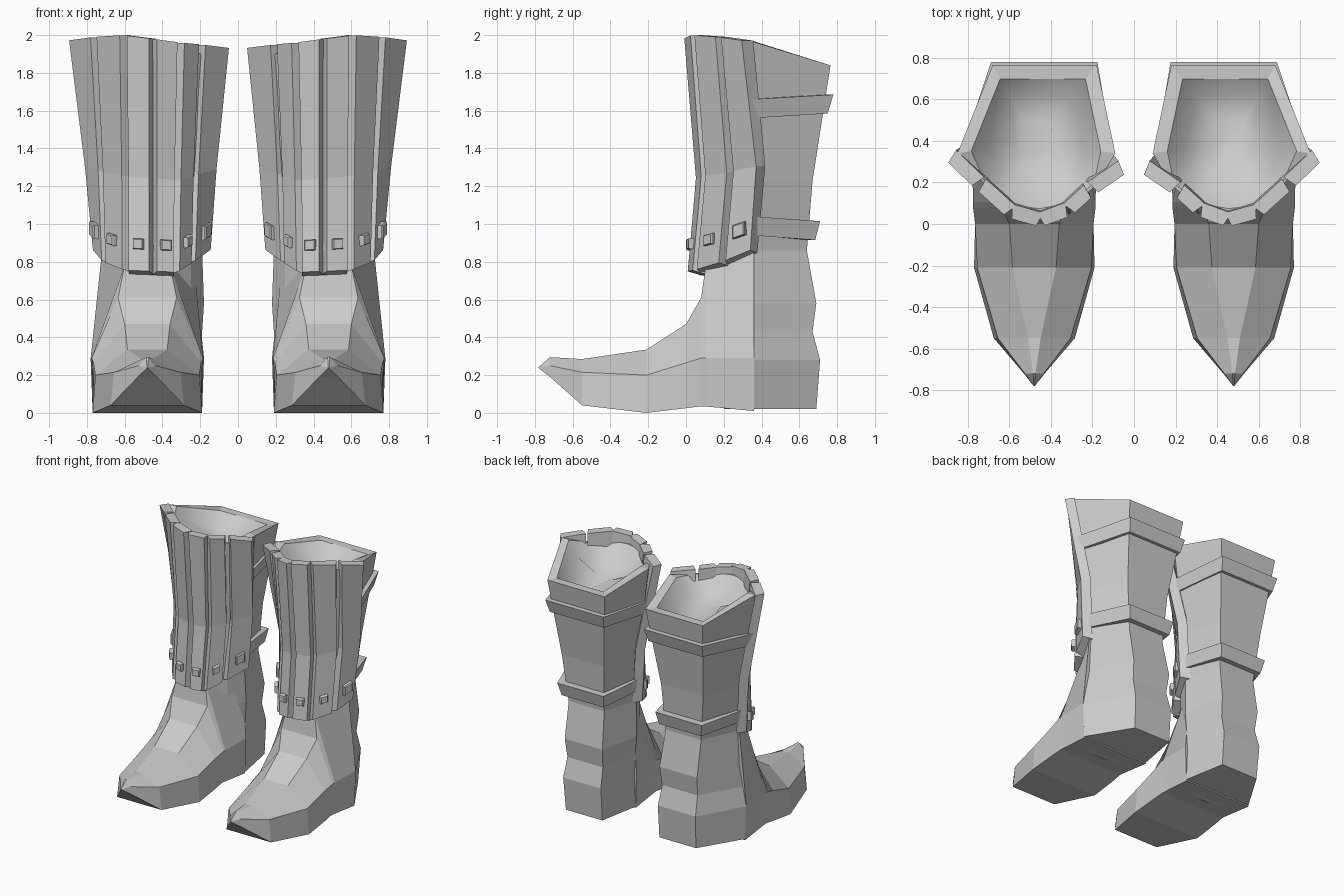
import bpy
import bmesh
from mathutils import Vector

cube = bpy.data.objects.get("Cube")
if cube:
    bpy.data.objects.remove(cube, do_unlink=True)

GREY = (0.6, 0.6, 0.6, 1.0)
grey = bpy.data.materials.new("plain grey")
grey.use_nodes = True
grey.diffuse_color = GREY
grey.node_tree.nodes["Principled BSDF"].inputs["Base Color"].default_value = GREY
grey.node_tree.nodes["Principled BSDF"].inputs["Roughness"].default_value = 0.8


def loft(name, rings, smooth_from=None):
    """Skin a stack of equal rings, cap both ends and mirror to the other boot."""
    bm = bmesh.new()
    rows = [[bm.verts.new(p) for p in ring] for ring in rings]
    for i, (low, high) in enumerate(zip(rows, rows[1:])):
        for k in range(len(low)):
            j = (k + 1) % len(low)
            face = bm.faces.new((low[k], low[j], high[j], high[k]))
            face.smooth = smooth_from is not None and i >= smooth_from
    for row in (rows[0], rows[-1]):
        cap = bm.faces.new(row)
        cap.smooth = smooth_from is not None and row is rows[-1]
    bmesh.ops.recalc_face_normals(bm, faces=bm.faces)
    mesh = bpy.data.meshes.new(name)
    bm.to_mesh(mesh)
    bm.free()
    mesh.materials.append(grey)
    obj = bpy.data.objects.new(name, mesh)
    bpy.context.collection.objects.link(obj)
    obj.modifiers.new("other_boot", "MIRROR").use_mirror_merge = False


def mix(a, b, t):
    return a + (b - a) * t


# Leg: z, inner x, outer x, front y, side y, back corner inner x, outer x, back y
LEG = [
    (0.02, 0.19, 0.77, 0.20, 0.36, 0.25, 0.57, 0.69),
    (0.28, 0.20, 0.78, 0.20, 0.36, 0.25, 0.58, 0.71),
    (0.43, 0.19, 0.75, 0.15, 0.36, 0.26, 0.57, 0.67),
    (0.58, 0.18, 0.72, 0.12, 0.36, 0.25, 0.58, 0.69),
    (0.86, 0.19, 0.71, 0.11, 0.35, 0.27, 0.58, 0.64),
    (1.23, 0.17, 0.76, 0.13, 0.35, 0.25, 0.62, 0.67),
    (1.97, 0.09, 0.85, 0.06, 0.34, 0.18, 0.68, 0.765),
]
# Front half of the leg outline, as fractions of width and depth
FRONT = [(1, 1), (0.84, 0.5), (0.7, 0.08), (0.48, 0), (0.28, 0.1), (0.12, 0.45), (0, 1)]


def leg_ring(spec):
    z, xi, xo, yf, ys, bi, bo, yb = spec
    ring = [Vector((mix(xi, xo, u), mix(yf, ys, v), z)) for u, v in FRONT]
    return ring + [Vector((bi, yb, z)), Vector((bo, yb, z))]


def leg_at(z):
    for a, b in zip(LEG, LEG[1:]):
        if z <= b[0]:
            t = (z - a[0]) / (b[0] - a[0])
            return leg_ring([mix(p, q, t) for p, q in zip(a, b)])


rings = [leg_ring(s) for s in LEG]
rim = rings[-1]
for k, p in enumerate(rim):          # rim dips at the back and behind the plates
    p.z = (1.97, 1.92, 1.92, 1.92, 1.91, 1.9, 1.925, 1.84, 1.84)[k]
wall_count = len(rings)


def shrunk(scale, front_scale, drop):
    ring = []
    for k, p in enumerate(rim):
        s = front_scale if 0 < k < 6 else scale
        ring.append(Vector((mix(0.48, p.x, s), mix(0.4, p.y, s), p.z - drop)))
    return ring


# Shallow dish inside the rim
rings += [shrunk(0.82, 0.96, 0.0), shrunk(0.6, 0.7, 0.1), shrunk(0.25, 0.3, 0.15)]
loft("boot_leg", rings, smooth_from=wall_count)

# Foot and ankle front: y, then height and half width of sole, side ridge and instep
FOOT = [
    (0.36, 0.01, 0.29, 0.29, 0.30, 0.86, 0.24),
    (0.105, 0.034, 0.28, 0.29, 0.295, 0.78, 0.12),
    (0.08, 0.035, 0.28, 0.29, 0.295, 0.61, 0.155),
    (0.0, 0.025, 0.285, 0.265, 0.285, 0.47, 0.12),
    (-0.21, 0.0, 0.29, 0.20, 0.275, 0.335, 0.105),
    (-0.55, 0.04, 0.195, 0.215, 0.175, 0.285, 0.03),
    (-0.72, 0.19, 0.05, 0.25, 0.045, 0.295, 0.006),
    (-0.78, 0.237, 0.002, 0.24, 0.003, 0.243, 0.002),
]
sections = []
for y, zb, hb, zm, hm, zt, ht in FOOT:
    half = [(hb, zb), (hm, zm), (ht, zt)]
    outline = half + [(-h, z) for h, z in reversed(half)]
    sections.append([(0.48 + h, y, z) for h, z in outline])
loft("boot_foot", sections)

# Shin plates run between matching points of a top and a bottom path
TOP = [Vector(p) for p in (
    (0.91, 0.31, 1.97), (0.765, 0.17, 1.99), (0.61, 0.03, 2.0), (0.45, -0.015, 1.98),
    (0.30, 0.04, 1.96), (0.19, 0.14, 1.95), (0.03, 0.25, 1.93))]
BOTTOM = [Vector(p) for p in (
    (0.775, 0.36, 0.87), (0.715, 0.19, 0.80), (0.60, 0.04, 0.755), (0.45, 0.005, 0.75),
    (0.32, 0.03, 0.745), (0.235, 0.17, 0.80), (0.135, 0.36, 0.87))]


def bent(k, t):
    """Point on plate edge k, from bottom (0) to top (1), waisted in the middle."""
    p = BOTTOM[k].lerp(TOP[k], t)
    waist = min(t / 0.4, (1 - t) / 0.6)
    return Vector((mix(p.x, 0.46, 0.02 * waist), p.y + 0.05 * waist, p.z))


def frame(a, b):
    along = (b - a).normalized()
    return along, Vector((along.y, -along.x, 0)).normalized()


for k in range(len(TOP) - 1):
    side = k in (0, len(TOP) - 2)
    rings = []
    for t in (0, 0.4, 1):
        a, b = bent(k, t), bent(k + 1, t)
        along, inward = frame(a, b)
        gap, deep = along * 0.022, inward * 0.07
        if t == 0:
            deep.z = -0.02
        rings.append([a + gap, b - gap, b - gap * 0.3 + deep, a + gap * 0.3 + deep])
    loft(f"shin_plate_{k + 1}", rings)

    # Stud near the foot of the plate
    a, b = bent(k, 0.115), bent(k + 1, 0.115)
    along, inward = frame(a, b)
    size = 0.036 if side else 0.028
    centre = (a + b) / 2
    up = Vector((0, 0, size))
    rings = []
    for depth, scale in ((0.02, 1.0), (-0.02, 1.0), (-0.027, 0.85)):
        c = centre + inward * depth
        s = along * size * scale
        rings.append([c - s - up * scale, c + s - up * scale, c + s + up * scale, c - s + up * scale])
    loft(f"plate_stud_{k + 1}", rings)

# Straps wrap round the back from side to side, leaning out at the top
for name, low, high, tilt in (("upper_strap", 1.56, 1.66, 0.025), ("lower_strap", 0.94, 1.04, -0.025)):
    stack = []
    for column, side, spread in ((0, 1, (0.02, 0)), (8, 1, (0.03, 0.05)),
                                 (7, -1, (0.03, 0.05)), (6, -1, (0.02, 0))):
        at_back = column > 6
        corners = []
        for z, lean in ((low, 0.75), (high, 1.1)):
            p = leg_at(z)[column] + Vector((0, 0, tilt if at_back else 0))
            out = Vector((side * spread[0], spread[1], 0)) * lean
            inner = p - Vector((side * 0.03, 0.03 if at_back else 0, 0))
            corners += [inner, p + out] if z == low else [p + out, inner]
        stack.append(corners)
    loft(name, stack)
